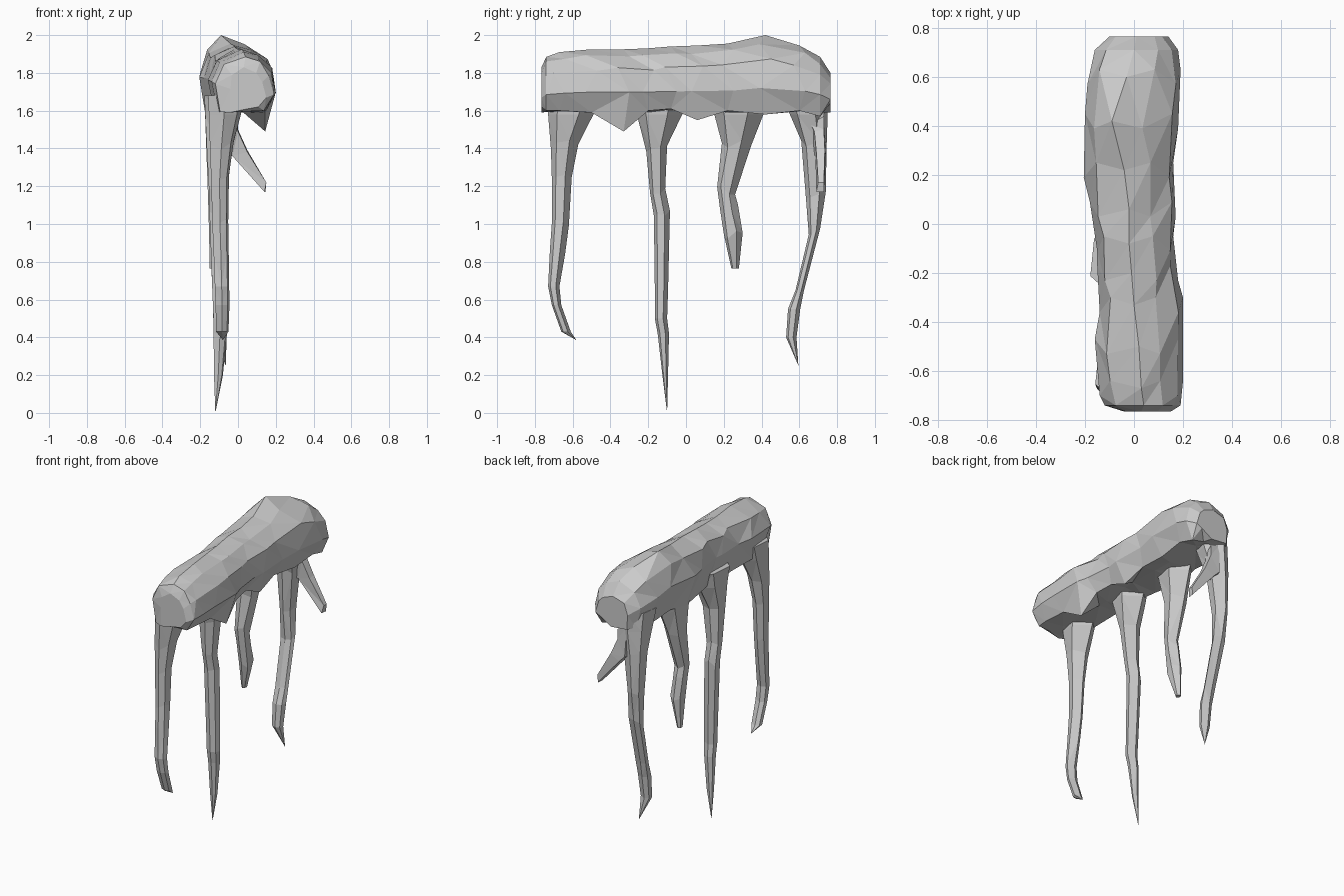
import bpy, bmesh, random
from mathutils import Vector

random.seed(4)

def loft(name, rings, tip_start=None, tip_end=None):
    """Faceted skin through equal-length rings, closed by a tip point or a flat cap."""
    bm = bmesh.new()
    rows = [[bm.verts.new(p) for p in r] for r in rings]
    n = len(rows[0])
    for a, b in zip(rows, rows[1:]):
        for i in range(n):
            bm.faces.new((a[i], a[(i + 1) % n], b[(i + 1) % n], b[i]))
    for row, tip in ((rows[0], tip_start), (rows[-1], tip_end)):
        if tip:
            t = bm.verts.new(tip)
            for i in range(n):
                bm.faces.new((row[i], row[(i + 1) % n], t))
        else:
            bm.faces.new(row)
    bmesh.ops.triangulate(bm, faces=bm.faces[:])
    bmesh.ops.recalc_face_normals(bm, faces=bm.faces[:])
    me = bpy.data.meshes.new(name)
    bm.to_mesh(me)
    bm.free()
    ob = bpy.data.objects.new(name, me)
    bpy.context.collection.objects.link(ob)
    return ob

# Overhanging log-like body: y, left x, right x, top z, ridge x, bottom z of right lip
stations = [
    (-0.765, -0.04, 0.15, 1.83, 0.03, 1.62),
    (-0.74, -0.12, 0.19, 1.885, 0.04, 1.60),
    (-0.67, -0.14, 0.20, 1.91, 0.03, 1.60),
    (-0.50, -0.16, 0.20, 1.925, 0.02, 1.59),
    (-0.33, -0.14, 0.20, 1.925, 0.00, 1.49),
    (-0.20, -0.15, 0.18, 1.93, -0.01, 1.60),
    (-0.08, -0.15, 0.16, 1.94, -0.02, 1.61),
    (0.06, -0.18, 0.17, 1.945, -0.02, 1.55),
    (0.22, -0.205, 0.16, 1.955, -0.04, 1.60),
    (0.42, -0.20, 0.18, 2.00, -0.09, 1.58),
    (0.60, -0.19, 0.19, 1.945, -0.03, 1.60),
    (0.71, -0.16, 0.18, 1.885, 0.00, 1.57),
    (0.765, -0.10, 0.14, 1.80, 0.01, 1.64),
]
rings = []
for k, (y, xl, xr, top, rx, lip) in enumerate(stations):
    h = top - 1.6
    pts = [(xl * .85, 1.60), (xl, 1.6 + h * .5), (xl * .75 + rx * .25, 1.6 + h * .83),
           (rx, top), (rx * .5 + xr * .5, top - h * .1), (xr * .85, 1.6 + h * .68),
           (xr, 1.6 + h * .3), (xr * .72, lip), (0.03, 1.60)]
    ring = []
    for i, (x, z) in enumerate(pts):
        j = 0 if i in (1, 3, 6, 7) else .012
        zig = .03 * (-1) ** (k + i) if 1 < k < 11 and i not in (3, 7) else 0
        ring.append((x + random.uniform(-j, j), y + zig, z + random.uniform(-j, j)))
    rings.append(ring)
loft("overhang_body", rings)

# Left and right x limits of the hanging roots, by height
LEFT = [(0, -.125), (.5, -.13), (1.0, -.15), (1.2, -.155), (1.5, -.17), (1.72, -.18)]
RIGHT = [(0, -.10), (.5, -.05), (1.2, -.06), (1.4, -.03), (1.6, .02), (1.72, .03)]

def at(table, z):
    for (z0, a), (z1, b) in zip(table, table[1:]):
        if z <= z1:
            return a + (b - a) * (z - z0) / (z1 - z0)
    return table[-1][1]

# Each root: shift in x, width factor, rings of (z, y min, y max), tip point
roots = {
    "root_front": (0.01, .9, [(1.68, -.73, -.45), (1.58, -.73, -.49), (1.42, -.715, -.57),
                   (1.25, -.71, -.605), (1.0, -.71, -.62), (.85, -.72, -.64),
                   (.67, -.73, -.67), (.57, -.71, -.66), (.43, -.66, -.61)], (-.08, -.58, .385)),
    "root_middle": (0, 1, [(1.68, -.30, .02), (1.58, -.26, -.02), (1.40, -.21, -.10),
                    (1.18, -.19, -.11), (1.05, -.17, -.085), (.65, -.165, -.095),
                    (.5, -.165, -.10), (.42, -.15, -.09), (.2, -.125, -.095)], (-.12, -.10, 0)),
    "root_short": (-.01, .9, [(1.68, .10, .46), (1.58, .15, .41), (1.42, .19, .345),
                   (1.18, .165, .26), (1.08, .18, .275), (.94, .20, .30)], None),
    "root_back": (0, 1, [(1.70, .50, .75), (1.58, .55, .75), (1.42, .61, .745),
                  (1.15, .635, .74), (.95, .65, .71), (.65, .58, .625),
                  (.55, .54, .605), (.40, .53, .585)], (-.065, .595, .25)),
}
SHAPE = [(-1, -.45), (-.85, .5), (-.1, 1), (1, .35), (.75, -.6), (-.05, -1)]
for name, (dx, fac, rows, tip) in roots.items():
    if tip is None:
        rows = rows + [(.765, .24, .28)]
    rr = []
    for z, y0, y1 in rows:
        a, b = at(LEFT, z), at(RIGHT, z)
        cx, w = (a + b) / 2 + dx, (b - a) / 2 * fac
        if tip is None and z < .8:
            cx, w = -.135, .015
        rr.append([(cx + u * w, (y0 + y1) / 2 + v * (y1 - y0) / 2,
                    z + (random.uniform(-.025, .025) if .8 < z < 1.5 else 0)) for u, v in SHAPE])
    loft(name, rr, None, tip)

# Side spur forking off the back root
loft("root_spur", [
    [(-.09, .64, 1.55), (-.07, .73, 1.60), (0, .73, 1.57), (-.01, .66, 1.53)],
    [(-.08, .66, 1.38), (-.06, .74, 1.40), (.0, .73, 1.50), (.0, .68, 1.49)],
    [(-.03, .685, 1.36), (-.02, .74, 1.36), (.05, .735, 1.39), (.05, .69, 1.38)],
    [(.14, .69, 1.17), (.145, .73, 1.17), (.15, .73, 1.22), (.15, .70, 1.22)]])
